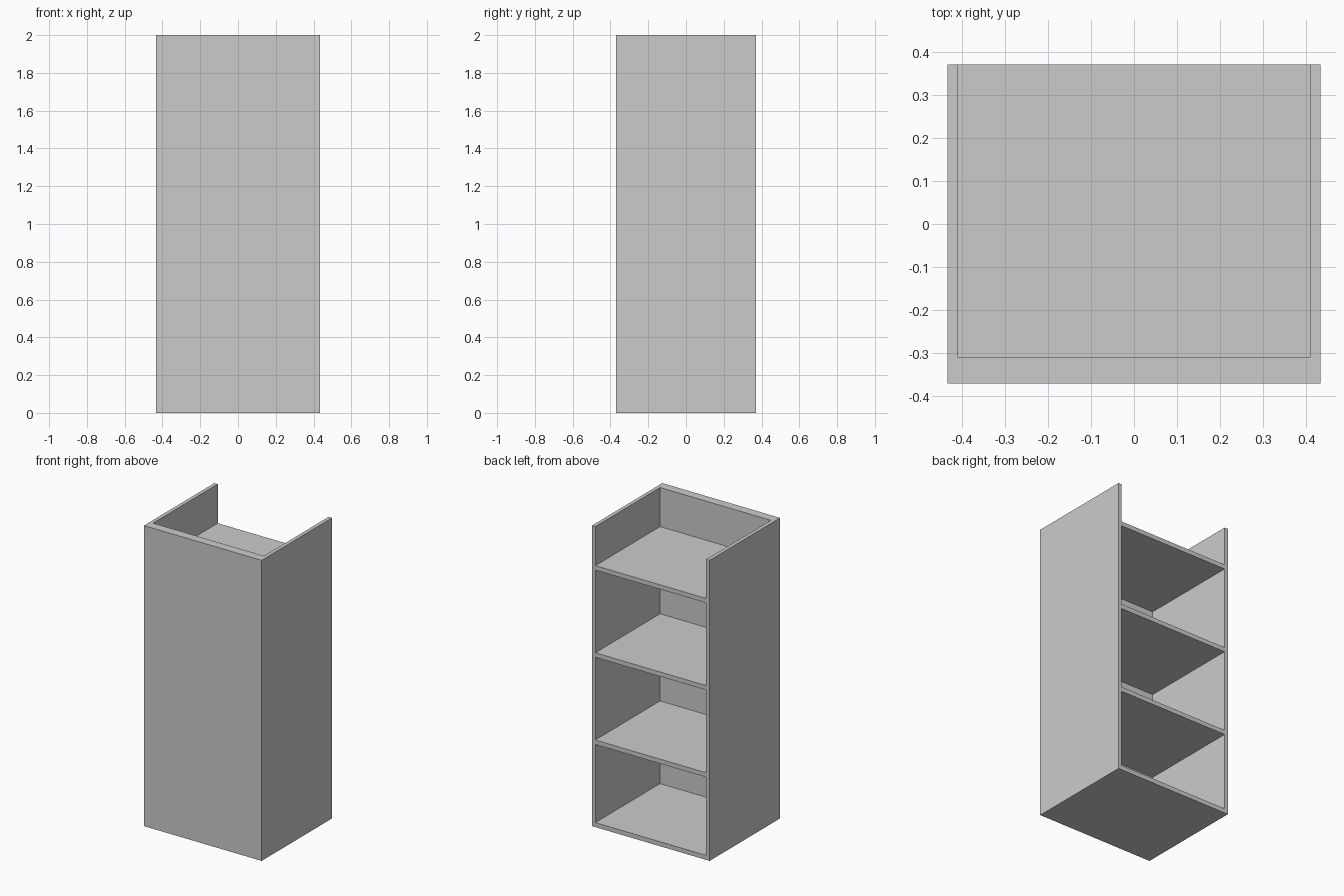
import bpy, bmesh

if "Cube" in bpy.data.objects:
    bpy.data.objects.remove(bpy.data.objects["Cube"])

W, D, H = 0.433, 0.37, 2.0        # half width, half depth, height
INNER_X, INNER_Y = 0.408, -0.31   # inside faces of the sides and front panel
SHELF_T = 0.03


def extrude_profile(name, points, z0, z1):
    """Extrude a counter-clockwise XY outline from z0 to z1."""
    bm = bmesh.new()
    face = bm.faces.new([bm.verts.new((x, y, z0)) for x, y in points])
    result = bmesh.ops.extrude_face_region(bm, geom=[face])
    top = [v for v in result["geom"] if isinstance(v, bmesh.types.BMVert)]
    bmesh.ops.translate(bm, verts=top, vec=(0, 0, z1 - z0))
    bmesh.ops.recalc_face_normals(bm, faces=bm.faces)
    mesh = bpy.data.meshes.new(name)
    bm.to_mesh(mesh)
    bm.free()
    obj = bpy.data.objects.new(name, mesh)
    bpy.context.collection.objects.link(obj)
    return obj


# U-shaped shell: thick front panel with two thin sides, open at back and top
extrude_profile("cabinet_shell", [
    (-W, -D), (W, -D), (W, D), (INNER_X, D),
    (INNER_X, INNER_Y), (-INNER_X, INNER_Y), (-INNER_X, D), (-W, D),
], 0, H)

# Bottom board and three shelves, flush with the open back
shelf_outline = [(-INNER_X, INNER_Y), (INNER_X, INNER_Y), (INNER_X, D), (-INNER_X, D)]
for name, z in (("bottom_board", 0.0), ("lower_shelf", 0.55),
                ("middle_shelf", 1.13), ("upper_shelf", 1.71)):
    extrude_profile(name, shelf_outline, z, z + SHELF_T)
